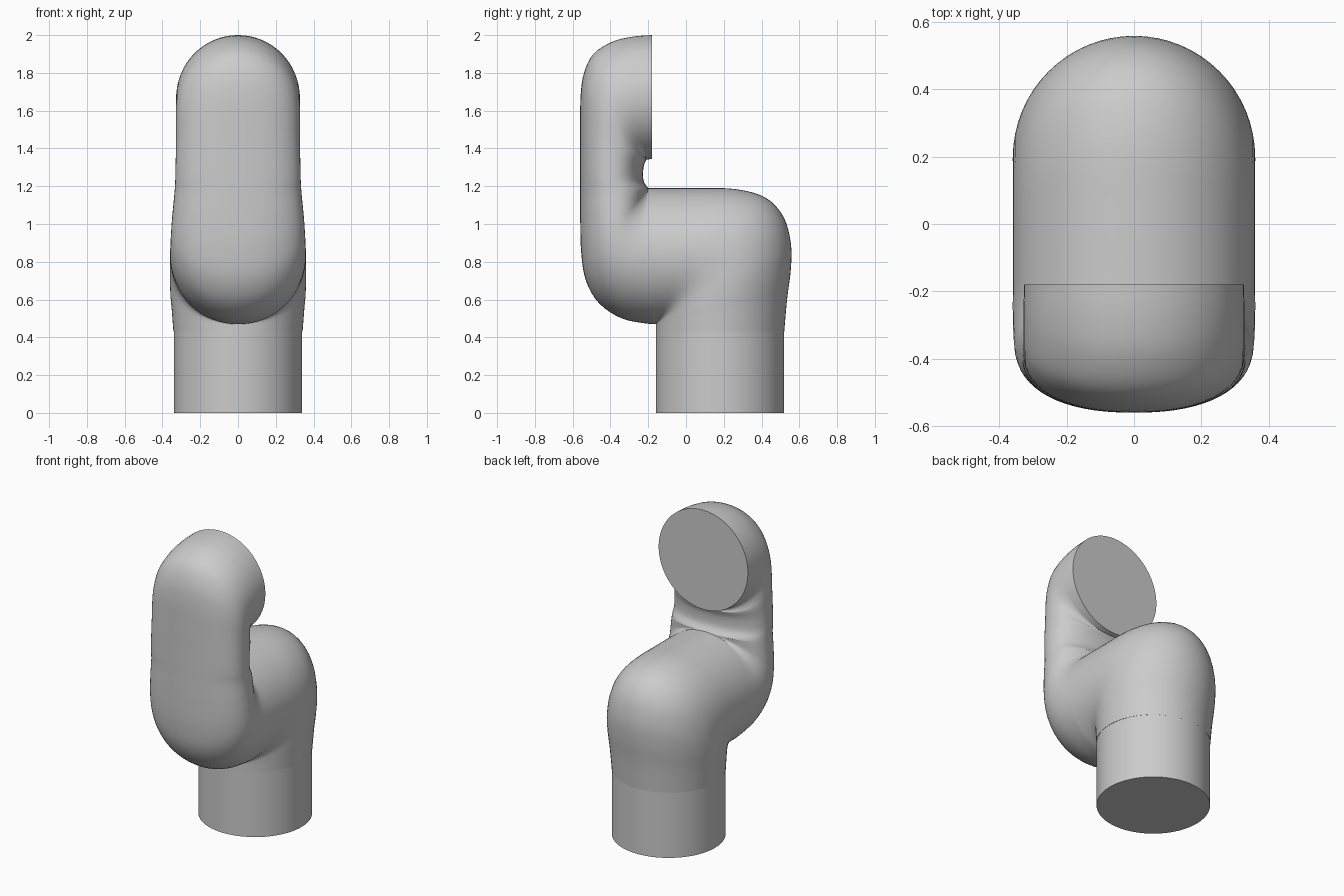
import bpy, bmesh, math
from mathutils import Vector

cube = bpy.data.objects.get("Cube")
if cube:
    bpy.data.objects.remove(cube, do_unlink=True)

SIDES, STEPS = 64, 4

grey = bpy.data.materials.new("light grey")
grey.use_nodes = True
colour = (0.6, 0.6, 0.6, 1)
grey.diffuse_color = colour
grey.node_tree.nodes["Principled BSDF"].inputs["Base Color"].default_value = colour


def spline(a, b, c, d, t):
    """Smooth curve through b and c."""
    return tuple(0.5 * (2 * q + (r - p) * t + (2 * p - 5 * q + 4 * r - s) * t * t
                        + (3 * q - p - 3 * r + s) * t ** 3)
                 for p, q, r, s in zip(a, b, c, d))


def refine(stations):
    last = len(stations) - 1
    out = []
    for i in range(last):
        ctrl = [stations[min(max(i + k, 0), last)] for k in (-1, 0, 1, 2)]
        out += [spline(*ctrl, s / STEPS) for s in range(STEPS)]
    return out + [stations[last]]


def ring(bm, station):
    """Rounded section between a front/bottom and a back/top point."""
    fy, fz, by, bz, width, power = station
    front, back = Vector((0, fy, fz)), Vector((0, by, bz))
    mid, half = (front + back) / 2, (back - front) / 2
    verts = []
    for i in range(SIDES):
        a = math.tau * i / SIDES
        c, s = math.cos(a), math.sin(a)
        c = math.copysign(abs(c) ** (2 / power), c)
        s = math.copysign(abs(s) ** (2 / power), s)
        verts.append(bm.verts.new(mid + half * c + Vector((width * s, 0, 0))))
    return verts


def loft(name, stations):
    bm = bmesh.new()
    rings = [ring(bm, s) for s in stations]
    for lo, hi in zip(rings, rings[1:]):
        for i in range(SIDES):
            j = (i + 1) % SIDES
            bm.faces.new((lo[i], lo[j], hi[j], hi[i]))
    bm.faces.new(rings[0])
    bm.faces.new(rings[-1])
    bmesh.ops.remove_doubles(bm, verts=bm.verts, dist=0.0005)
    bmesh.ops.recalc_face_normals(bm, faces=bm.faces)
    mesh = bpy.data.meshes.new(name)
    bm.to_mesh(mesh)
    bm.free()
    mesh.materials.append(grey)
    obj = bpy.data.objects.new(name, mesh)
    bpy.context.collection.objects.link(obj)
    bpy.ops.object.select_all(action='DESELECT')
    obj.select_set(True)
    bpy.context.view_layer.objects.active = obj
    bpy.ops.object.shade_smooth_by_angle(angle=math.radians(35))


# Stations: front y, front z, back y, back z, half width, roundness
inner = (-0.16, 0.47)
notch = (-0.2, 1.19)

# Lower elbow fans around its inner corner
lower = [(-0.16, 0.43, 0.52, 0.43, 0.342, 2)]
for y, z, w in ((0.535, 0.6, 0.35), (0.555, 0.76, 0.357), (0.555, 0.9, 0.36),
                (0.515, 1.04, 0.36), (0.42, 1.14, 0.36), (0.26, 1.185, 0.36),
                (0.05, 1.19, 0.36), (-0.15, 1.19, 0.36)):
    lower.append((*inner, y, z, w, 2))

# Front elbow fans around the notch
front = []
for y, z, w, n in ((-0.2, 0.472, 0.36, 2), (-0.34, 0.5, 0.36, 2), (-0.46, 0.58, 0.358, 2.05),
                   (-0.53, 0.7, 0.355, 2.1), (-0.555, 0.85, 0.35, 2.2),
                   (-0.56, 1.02, 0.342, 2.3), (-0.56, 1.17, 0.335, 2.3)):
    front.append((y, z, *notch, w, n))

# Flattened upright, then the top elbow ending in a round flange
upper = [(-0.56, 1.25, -0.225, 1.23, 0.332, 2.3),
         (-0.56, 1.36, -0.225, 1.3, 0.33, 2.3)]
for y, z, n in ((-0.56, 1.52, 2.3), (-0.558, 1.68, 2.2), (-0.54, 1.8, 2.1),
                (-0.49, 1.9, 2.05), (-0.39, 1.965, 2), (-0.28, 1.992, 2)):
    upper.append((y, z, -0.21, 1.34, 0.328, n))
upper.append((-0.18, 2.0, -0.18, 1.345, 0.326, 2))

loft("base_tube", [(-0.16, 0, 0.52, 0, 0.34, 2), (-0.16, 0.43, 0.52, 0.43, 0.34, 2)])
loft("arm_link", refine(lower + front + upper))
